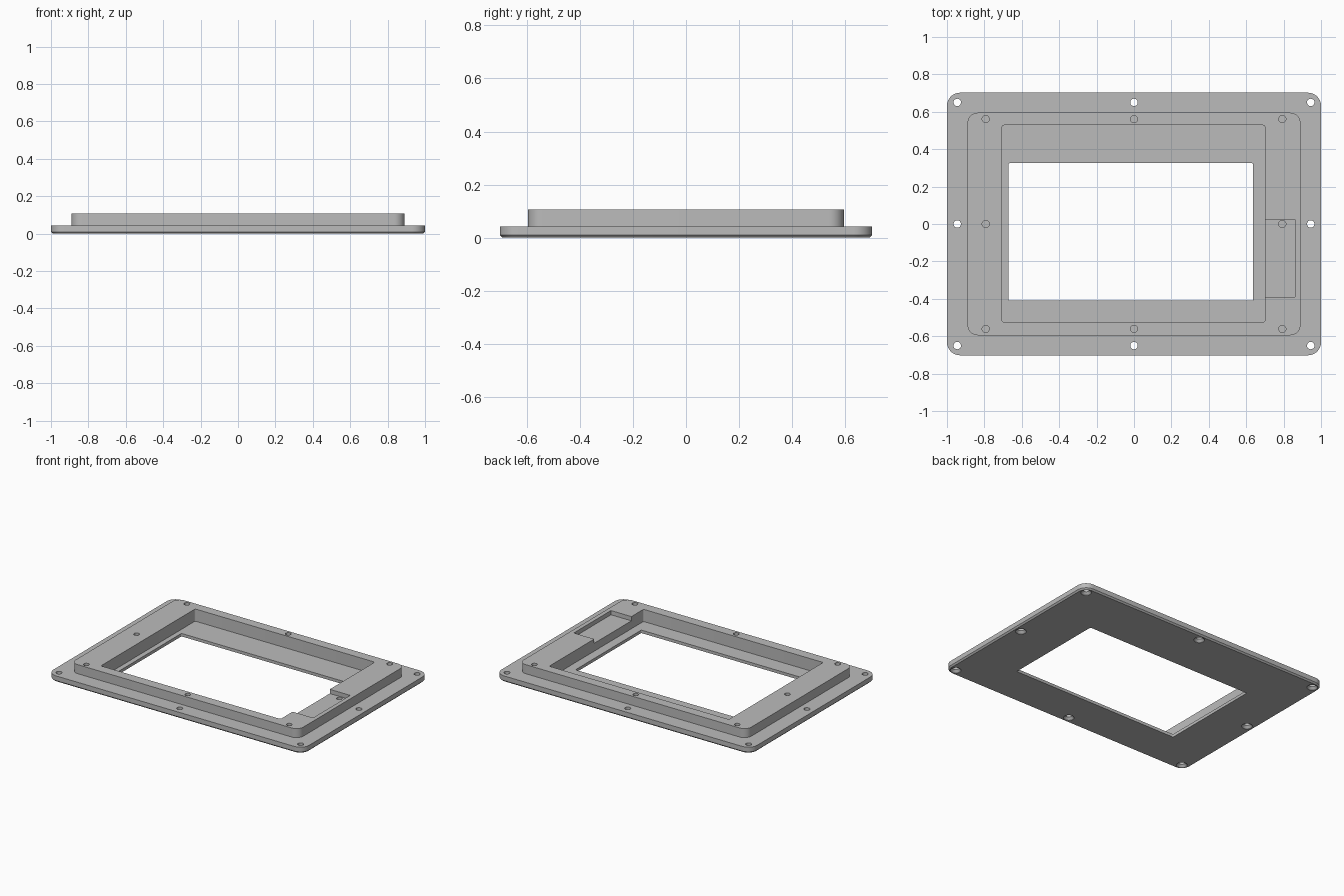
import bpy, bmesh, math

cube = bpy.data.objects.get("Cube")
if cube:
    bpy.data.objects.remove(cube)

grey = bpy.data.materials.new("plain grey")
grey.use_nodes = True
COLOUR = (0.5, 0.5, 0.5, 1)
grey.diffuse_color = COLOUR
grey.node_tree.nodes["Principled BSDF"].inputs["Base Color"].default_value = COLOUR


def rounded_rect(x0, x1, y0, y1, r, steps=10):
    """Counter-clockwise outline with rounded corners."""
    corners = [(x1 - r, y1 - r), (x0 + r, y1 - r), (x0 + r, y0 + r), (x1 - r, y0 + r)]
    return [(cx + r * math.cos(a), cy + r * math.sin(a))
            for q, (cx, cy) in enumerate(corners)
            for a in [math.pi / 2 * (q + s / steps) for s in range(steps + 1)]]


def circle(x, y, r, sides=24):
    return [(x + r * math.cos(math.tau * i / sides), y + r * math.sin(math.tau * i / sides))
            for i in range(sides)]


def loft(bm, rings):
    """Closed solid through (outline, height) pairs, bottom to top."""
    loops = [[bm.verts.new((x, y, z)) for x, y in outline] for outline, z in rings]
    n = len(loops[0])
    for low, high in zip(loops, loops[1:]):
        for i in range(n):
            j = (i + 1) % n
            bm.faces.new((low[i], low[j], high[j], high[i]))
    bm.faces.new(loops[0][::-1])
    bm.faces.new(loops[-1])


def solid(name, *ring_sets):
    bm = bmesh.new()
    for rings in ring_sets:
        loft(bm, rings)
    mesh = bpy.data.meshes.new(name)
    bm.to_mesh(mesh)
    bm.free()
    mesh.materials.append(grey)
    obj = bpy.data.objects.new(name, mesh)
    bpy.context.collection.objects.link(obj)
    return obj


def prism(outline, z0, z1):
    return [(outline, z0), (outline, z1)]


def combine(target, tool, operation):
    mod = target.modifiers.new(tool.name, "BOOLEAN")
    mod.operation, mod.object, mod.solver = operation, tool, "EXACT"
    bpy.context.view_layer.objects.active = target
    bpy.ops.object.modifier_apply(modifier=mod.name)
    bpy.data.objects.remove(tool)


FLANGE_TOP, TOP, FLOOR, NOTCH_FLOOR = 0.043, 0.107, 0.021, 0.077

# Flange plate with a chamfered lower edge
c = 0.01
edge = rounded_rect(-1, 1, -0.702, 0.702, 0.07)
inset_edge = rounded_rect(-1 + c, 1 - c, -0.702 + c, 0.702 - c, 0.07 - c)
frame = solid("panel_frame", [(inset_edge, 0), (edge, c), (edge, FLANGE_TOP)])

# Raised inner frame
combine(frame, solid("raised_frame", prism(
    rounded_rect(-0.89, 0.89, -0.595, 0.595, 0.055), 0.03, TOP)), "UNION")

# Pocket, side notch and window opening
combine(frame, solid("pocket", prism(
    rounded_rect(-0.705, 0.70, -0.525, 0.528, 0.01, 4), FLOOR, 0.2)), "DIFFERENCE")
combine(frame, solid("side_notch", prism(
    rounded_rect(0.6, 0.86, -0.39, 0.025, 0.002, 2), NOTCH_FLOOR, 0.2)), "DIFFERENCE")
combine(frame, solid("window", prism(
    rounded_rect(-0.67, 0.637, -0.41, 0.325, 0.006, 4), -0.1, 0.06)), "DIFFERENCE")

# Countersunk through holes in the flange, blind holes in the raised frame
grid = [(i, j) for i in (-1, 0, 1) for j in (-1, 0, 1) if (i, j) != (0, 0)]
through, blind = [], []
for i, j in grid:
    x, y = i * 0.945, j * 0.65
    wide, narrow = circle(x, y, 0.035), circle(x, y, 0.02)
    through.append([(wide, -0.05), (wide, 0.002), (narrow, 0.018), (narrow, 0.2)])
    blind.append(prism(circle(i * 0.793, j * 0.561, 0.019), 0.045, 0.2))
combine(frame, solid("flange_holes", *through), "DIFFERENCE")
combine(frame, solid("frame_holes", *blind), "DIFFERENCE")

# Smooth rounded corners, sharp edges
bpy.ops.object.select_all(action="DESELECT")
frame.select_set(True)
bpy.context.view_layer.objects.active = frame
bpy.ops.object.shade_smooth_by_angle(angle=math.radians(30))
